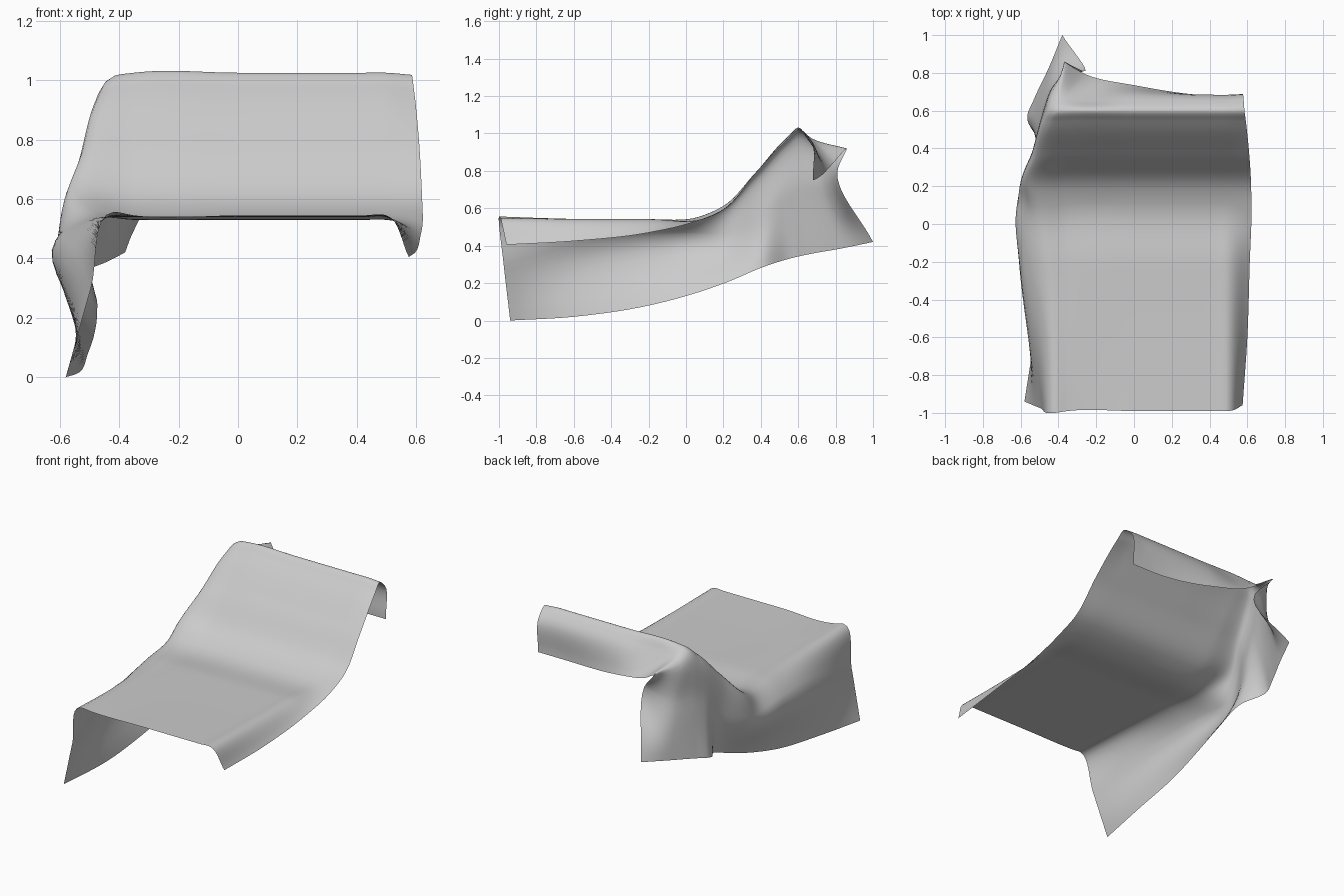
import bpy
from mathutils import Vector

if "Cube" in bpy.data.objects:
    bpy.data.objects.remove(bpy.data.objects["Cube"])


def smooth_path(points, steps):
    """Chord-length cubic through the points, a fixed number of steps per span."""
    p = [Vector(q) for q in points]
    d = [max((b - a).length, 1e-4) for a, b in zip(p, p[1:])]
    s = [(b - a) / l for a, b, l in zip(p, p[1:], d)]
    m = [s[0]] + [(s[i] * d[i - 1] + s[i - 1] * d[i]) / (d[i] + d[i - 1])
                  for i in range(1, len(s))] + [s[-1]]
    out = []
    for i, l in enumerate(d):
        for k in range(steps):
            t = k / steps
            t2, t3 = t * t, t ** 3
            out.append(p[i] * (2 * t3 - 3 * t2 + 1) + m[i] * l * (t3 - 2 * t2 + t)
                       + p[i + 1] * (3 * t2 - 2 * t3) + m[i + 1] * l * (t3 - t2))
    return out + [p[-1]]


# Lengthwise profile (y, z): flat seat, sloped back, rolled top
profile = [(-.99, .545), (-.6, .54), (-.2, .54), (.09, .543), (.2, .592),
           (.37, .785), (.545, .98), (.6, 1.025), (.66, .975)]


def strip(x, hem):
    return [(x, y, z) for y, z in profile] + [hem]


# Short hem on the right side
right_hem = [(.575, -.96, .405), (.6, -.6, .425), (.613, -.2, .47), (.622, .05, .53),
             (.62, .2, .595), (.61, .37, .785), (.592, .545, .97), (.585, .6, 1.018),
             (.58, .665, .97), (.575, .68, .75)]

# Left fold line over the edge, hanging bulge and long hem with a tucked back corner
left_crest = [(-.42, -1, .556), (-.435, -.6, .54), (-.47, -.2, .535), (-.52, .06, .545),
              (-.57, .2, .595), (-.51, .37, .775), (-.445, .54, .965), (-.415, .6, 1.015),
              (-.4, .68, .97), (-.37, .86, .92)]
left_bulge = [(-.495, -.975, .3), (-.54, -.6, .4), (-.59, -.2, .45), (-.615, .05, .46),
              (-.605, .2, .45), (-.53, .4, .55), (-.505, .54, .68), (-.48, .63, .71),
              (-.43, .74, .71), (-.27, .81, .8)]
left_hem = [(-.58, -.94, 0), (-.53, -.6, .02), (-.505, -.2, .08), (-.485, .03, .14),
            (-.475, .22, .205), (-.485, .41, .285), (-.565, .57, .335), (-.53, .66, .355),
            (-.45, .83, .385), (-.38, 1, .42)]

columns = [right_hem,
           strip(.5, (.5, .68, .75)),
           strip(.42, (.42, .68, .75)),
           strip(0, (0, .735, .785)),
           strip(-.35, (-.25, .79, .845)),
           left_crest, left_bulge, left_hem]

# Loft the cloth across the smoothed columns
lines = [smooth_path(c, 8) for c in columns]
rows = [smooth_path(r, 8) for r in zip(*lines)]
w = len(rows[0])
verts = [v for r in rows for v in r]
faces = [(a, a + w, a + w + 1, a + 1)
         for j in range(len(rows) - 1) for a in range(j * w, j * w + w - 1)]
mesh = bpy.data.meshes.new("draped_blanket")
mesh.from_pydata(verts, [], faces)
mesh.update()
blanket = bpy.data.objects.new("draped_blanket", mesh)
bpy.context.collection.objects.link(blanket)
if sum(f.normal.z for f in mesh.polygons) < 0:
    mesh.flip_normals()
mesh.shade_smooth()
